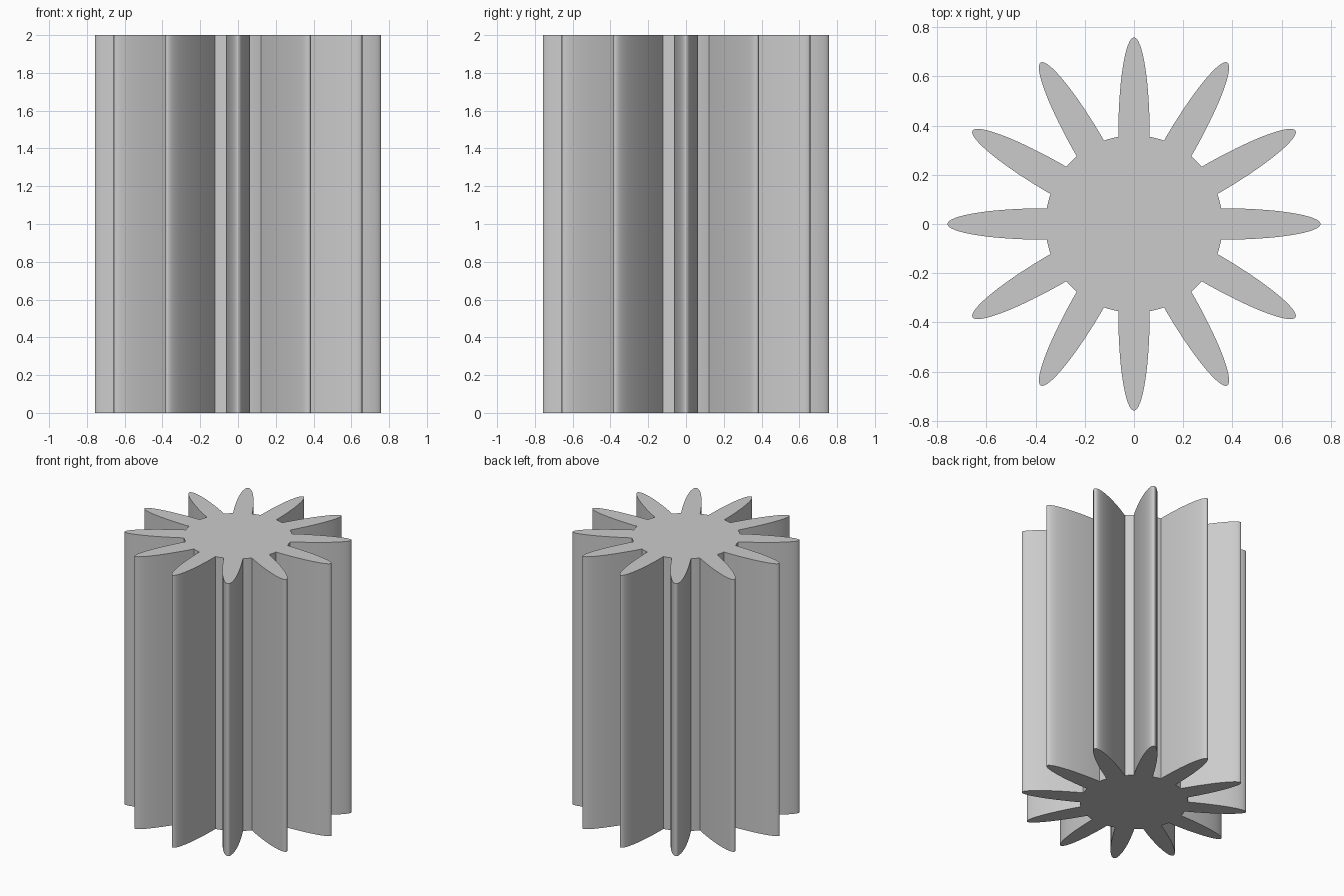
import bpy
import bmesh
from math import sin, cos, pi, asin, radians
from mathutils import Matrix, Vector

cube = bpy.data.objects.get("Cube")
if cube:
    bpy.data.objects.remove(cube, do_unlink=True)

TEETH = 12
HEIGHT = 2.0
ROOT = 0.36       # core radius
TIP = 0.758       # outer radius
HALF = 0.064      # half tooth width
STEPS = 32        # segments around each tooth

# Plain grey material
grey = bpy.data.materials.new("plain_grey")
grey.use_nodes = True
colour = (0.6, 0.6, 0.6, 1)
grey.diffuse_color = colour
grey.node_tree.nodes["Principled BSDF"].inputs["Base Color"].default_value = colour

# One pitch: half-ellipse tooth, then the arc of the core up to the next tooth
base_angle = asin(HALF / ROOT)
base_x = ROOT * cos(base_angle)
pitch = []
for i in range(STEPS + 1):
    t = -pi / 2 + pi * i / STEPS
    pitch.append(Vector((base_x + (TIP - base_x) * cos(t), HALF * sin(t), 0)))
gap = 2 * pi / TEETH - 2 * base_angle
for i in range(1, 4):
    a = base_angle + gap * i / 4
    pitch.append(Vector((ROOT * cos(a), ROOT * sin(a), 0)))

# Repeat the pitch around the axis and extrude it into a solid
bm = bmesh.new()
outline = []
for k in range(TEETH):
    turn = Matrix.Rotation(2 * pi * k / TEETH, 3, "Z")
    outline += [bm.verts.new(turn @ p) for p in pitch]
bottom = bm.faces.new(outline)
top = bmesh.ops.extrude_face_region(bm, geom=[bottom], use_keep_orig=True)
bmesh.ops.translate(bm, vec=(0, 0, HEIGHT),
                    verts=[g for g in top["geom"] if isinstance(g, bmesh.types.BMVert)])
bmesh.ops.recalc_face_normals(bm, faces=bm.faces)

mesh = bpy.data.meshes.new("gear_column")
bm.to_mesh(mesh)
bm.free()
mesh.materials.append(grey)
gear = bpy.data.objects.new("gear_column", mesh)
bpy.context.collection.objects.link(gear)

# Smooth walls, sharp caps and tooth roots
bpy.context.view_layer.objects.active = gear
gear.select_set(True)
bpy.ops.object.shade_smooth_by_angle(angle=radians(35))
